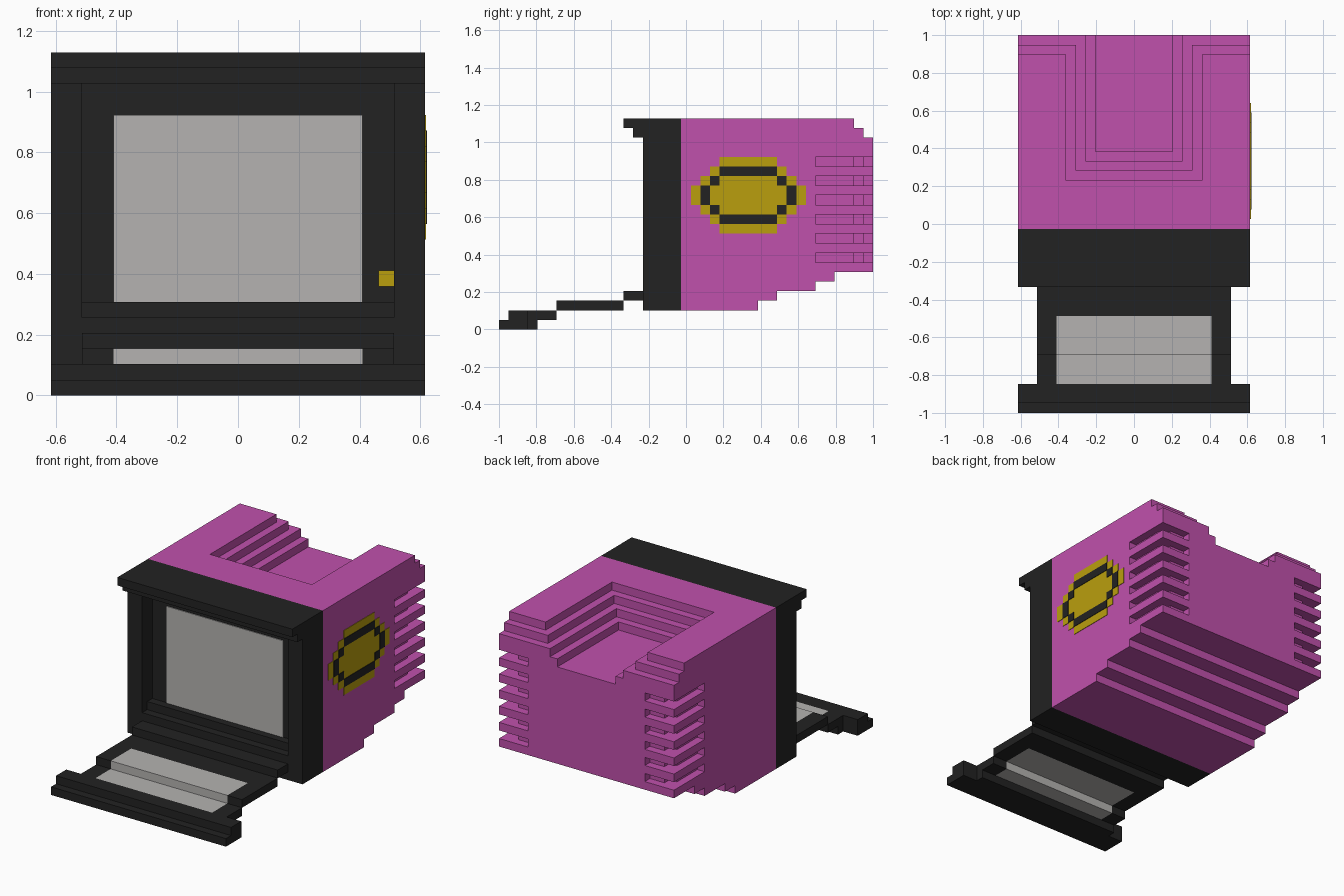
import bpy, bmesh
from mathutils import Vector

cube = bpy.data.objects.get("Cube")
if cube:
    bpy.data.objects.remove(cube, do_unlink=True)

U = 2 / 39          # grid step: x in -12..12, y in 0..39, z in 0..22


def pos(x, y, z):
    return Vector((x * U, (y - 19.5) * U, z * U))


def material(name, rgb):
    m = bpy.data.materials.new(name)
    m.use_nodes = True
    m.diffuse_color = (*rgb, 1)
    bsdf = next(n for n in m.node_tree.nodes if n.type == 'BSDF_PRINCIPLED')
    bsdf.inputs["Base Color"].default_value = (*rgb, 1)
    return m


pink = material("pink", (0.53, 0.082, 0.415))
black = material("black", (0.016, 0.016, 0.016))
grey = material("light_grey", (0.46, 0.45, 0.44))
yellow = material("mustard_yellow", (0.49, 0.345, 0.004))


def prism(bm, start, end):
    """Close a solid between two matching loops of points."""
    a = [bm.verts.new(p) for p in start]
    b = [bm.verts.new(p) for p in end]
    n = len(a)
    faces = [bm.faces.new(a), bm.faces.new(b)]
    faces += [bm.faces.new((a[i], a[(i + 1) % n], b[(i + 1) % n], b[i])) for i in range(n)]
    bmesh.ops.recalc_face_normals(bm, faces=faces)


def finish(name, bm, mat):
    me = bpy.data.meshes.new(name)
    bm.to_mesh(me)
    bm.free()
    me.materials.append(mat)
    ob = bpy.data.objects.new(name, me)
    bpy.context.collection.objects.link(ob)
    return ob


def side_profile(name, pts, mat, x0=-12, x1=12):
    """Extrude a (y, z) outline across x."""
    bm = bmesh.new()
    prism(bm, [pos(x0, y, z) for y, z in pts], [pos(x1, y, z) for y, z in pts])
    return finish(name, bm, mat)


def boxes(name, mat, *limits):
    """Boxes given as (x0, x1, y0, y1, z0, z1)."""
    bm = bmesh.new()
    for x0, x1, y0, y1, z0, z1 in limits:
        base = [(x0, y0), (x1, y0), (x1, y1), (x0, y1)]
        prism(bm, [pos(x, y, z0) for x, y in base], [pos(x, y, z1) for x, y in base])
    return finish(name, bm, mat)


def cut(target, cutter):
    cutter.hide_render = True
    mod = target.modifiers.new("cut", 'BOOLEAN')
    mod.operation = 'DIFFERENCE'
    mod.solver = 'EXACT'
    mod.object = cutter
    bpy.context.view_layer.objects.active = target
    bpy.ops.object.modifier_apply(modifier=mod.name)
    bpy.data.objects.remove(cutter, do_unlink=True)


# Casing with stepped underside and stepped rear top edge
casing = side_profile("casing", [
    (19, 2), (27, 2), (27, 3), (29, 3), (29, 4), (33, 4), (33, 5), (35, 5), (35, 6),
    (39, 6), (39, 20), (38, 20), (38, 21), (37, 21), (37, 22), (19, 22)], pink)

# Stepped recess in the top, open at the back
for i in range(4):
    w = 7 - i
    cut(casing, boxes("recess_cutter", pink, (-w, w, 24 + i, 41, 21 - i, 24)))

# Vent slots wrapping around both rear corners
bm = bmesh.new()
footprint = [(13, 33), (11, 33), (11, 37), (10, 37), (10, 38), (8, 38), (8, 40), (13, 40)]
for s in (-1, 1):
    for z in range(7, 18, 2):
        prism(bm, [pos(s * x, y, z) for x, y in footprint],
              [pos(s * x, y, z + 1) for x, y in footprint])
cut(casing, finish("vent_cutter", bm, pink))

# Front frame: overhanging header, stepped sill, posts and recessed wall
side_profile("frame_header", [(13, 22), (19, 22), (19, 20), (14, 20), (14, 21), (13, 21)], black)
side_profile("frame_sill", [(15, 2), (19, 2), (19, 6), (16, 6), (16, 5), (15, 5)], black, -10, 10)
boxes("frame_posts", black, (-12, -10, 15, 19, 2, 20), (10, 12, 15, 19, 2, 20))
boxes("screen_wall", black, (-10, 10, 17, 19, 6, 20))
boxes("screen", grey, (-8, 8, 16.9, 17, 6, 18))
boxes("button", yellow, (9, 10, 16.9, 17, 7, 8))

# Fold-down tray with stepped panel
boxes("tray_hinge", black, (-10, 10, 13, 15, 3, 4))
boxes("tray_slab", black, (-10, 10, 10, 13, 2, 3))
for s, side in ((-1, "right"), (1, "left")):
    a, b = sorted((8 * s, 10 * s))
    boxes("tray_rail_" + side, black, (a, b, 3, 6, 1, 2), (a, b, 6, 10, 2, 3))
boxes("tray_panel", grey, (-8, 8, 3, 6, 1, 2), (-8, 8, 6, 10, 2, 3))
side_profile("tray_front_lip", [(0, 0), (3, 0), (3, 2), (1, 2), (1, 1), (0, 1)], black)
boxes("tray_foot", black, (-10, 10, 3, 4, 0, 1))

# Stepped oval badge on the left side: outline from half-widths per row
half = [(10, 3), (11, 4), (12, 5), (13, 6), (15, 5), (16, 4), (17, 3)]
tops = [11, 12, 13, 15, 16, 17, 18]
right = [p for (z, w), t in zip(half, tops) for p in ((26 + w, z), (26 + w, t))]
outline = right + [(52 - y, z) for y, z in reversed(right)]
side_profile("badge", outline, yellow, 11.98, 12.06)

# Broken ring on the badge
ring = []
for z in (11, 16):
    ring.append((23, 29, z, z + 1))
for y in (22, 29):
    ring += [(y, y + 1, 12, 13), (y, y + 1, 15, 16)]
for y in (21, 30):
    ring.append((y, y + 1, 13, 15))
boxes("badge_ring", black, *[(12.05, 12.12, *r) for r in ring])
